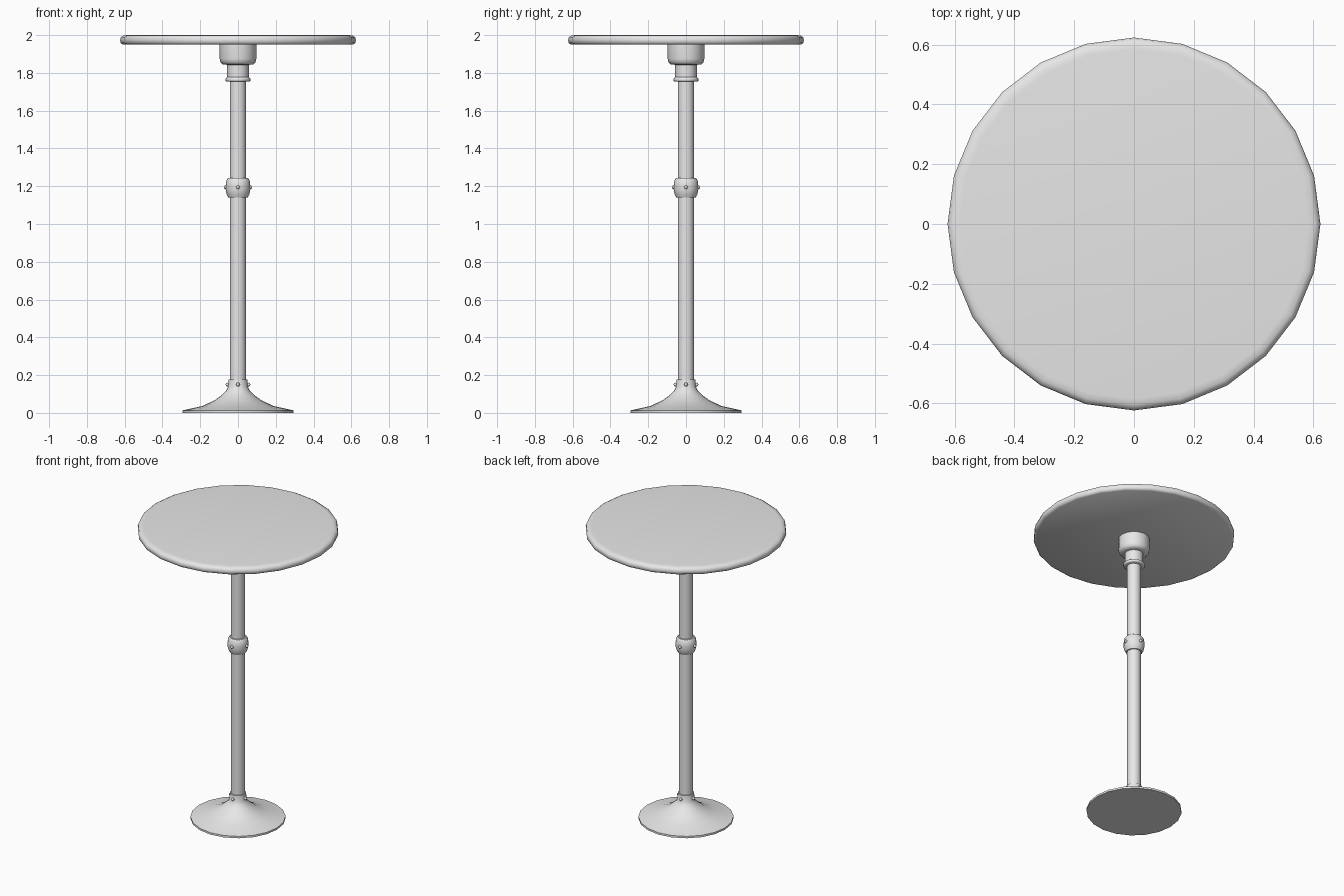
import bpy
import bmesh
from math import cos, sin, pi, radians
from mathutils import Matrix, Vector

cube = bpy.data.objects.get("Cube")
if cube:
    bpy.data.objects.remove(cube, do_unlink=True)

grey = bpy.data.materials.new("light grey")
grey.use_nodes = True
colour = (0.8, 0.8, 0.8, 1)
grey.diffuse_color = colour
grey.node_tree.nodes["Principled BSDF"].inputs["Base Color"].default_value = colour


def finish(name, bm, angle):
    """Turn a bmesh into a smooth-shaded object."""
    bmesh.ops.recalc_face_normals(bm, faces=bm.faces)
    mesh = bpy.data.meshes.new(name)
    bm.to_mesh(mesh)
    bm.free()
    mesh.materials.append(grey)
    obj = bpy.data.objects.new(name, mesh)
    bpy.context.collection.objects.link(obj)
    bpy.ops.object.select_all(action="DESELECT")
    obj.select_set(True)
    bpy.context.view_layer.objects.active = obj
    bpy.ops.object.shade_smooth_by_angle(angle=radians(angle))
    return obj


def lathe(name, profile, sides, angle=40):
    """Revolve (radius, height) pairs around z and cap both ends."""
    bm = bmesh.new()
    rings = [[bm.verts.new((r * cos(2 * pi * i / sides), r * sin(2 * pi * i / sides), z))
              for i in range(sides)] for r, z in profile]
    for low, high in zip(rings, rings[1:]):
        for i in range(sides):
            j = (i + 1) % sides
            bm.faces.new((low[i], low[j], high[j], high[i]))
    bm.faces.new(rings[0])
    bm.faces.new(rings[-1])
    return finish(name, bm, angle)


def bolts(name, radius, height):
    """Four round bolt heads around the pole."""
    bm = bmesh.new()
    for i in range(4):
        turn = Matrix.Rotation(i * pi / 2, 4, "Z")
        place = turn @ Matrix.Translation(Vector((radius, 0, height)))
        bmesh.ops.create_uvsphere(bm, u_segments=10, v_segments=6, radius=0.01, matrix=place)
    return finish(name, bm, 60)


# Round top with a softened rim
lathe("table_top", [(0.608, 1.95), (0.622, 1.958), (0.624, 1.975),
                    (0.62, 1.99), (0.605, 1.998), (0.585, 2.0)], 24, 60)

# Mount under the top: wide cup, neck and lip
lathe("top_mount", [(0.06, 1.843), (0.08, 1.845), (0.093, 1.856), (0.097, 1.875),
                    (0.097, 1.952)], 16, 50)
lathe("mount_neck", [(0.057, 1.775), (0.057, 1.85)], 16)
lathe("neck_lip", [(0.06, 1.754), (0.067, 1.758), (0.067, 1.77), (0.057, 1.777)], 16, 60)

# Pole
lathe("pole", [(0.043, 0.1), (0.043, 1.85)], 16)

# Middle collar
lathe("middle_collar", [(0.051, 1.14), (0.06, 1.158), (0.065, 1.18), (0.065, 1.205),
                        (0.062, 1.23), (0.052, 1.244)], 16, 50)
bolts("collar_bolts", 0.066, 1.195)

# Flared foot
lathe("flared_base", [(0.295, 0.0), (0.295, 0.013), (0.19, 0.036), (0.125, 0.066),
                      (0.085, 0.095), (0.062, 0.118), (0.053, 0.138), (0.05, 0.177)], 20, 50)
bolts("base_bolts", 0.056, 0.15)
